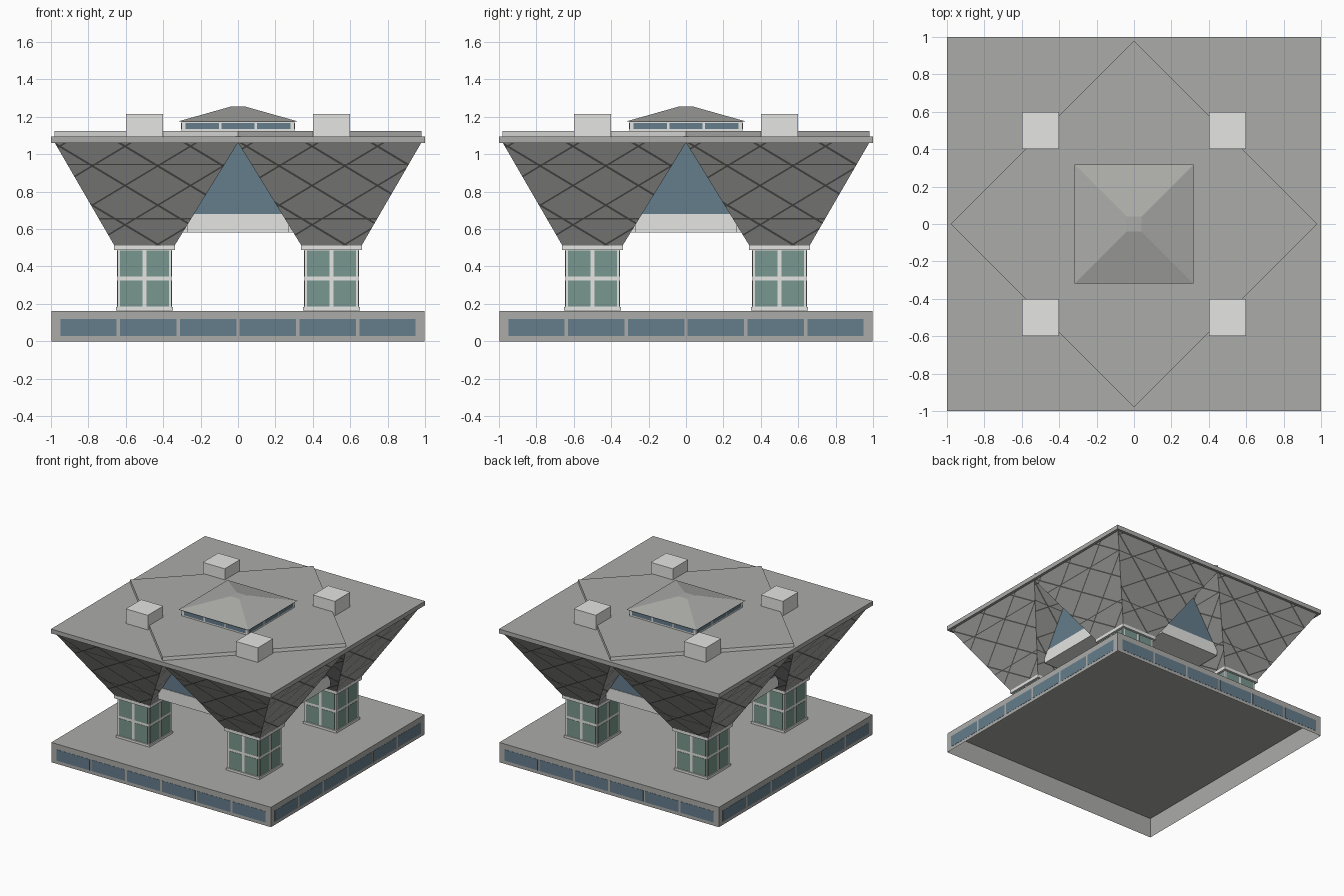
import bpy, bmesh
from math import pi
from mathutils import Matrix, Vector

old = bpy.data.objects.get("Cube")
if old:
    bpy.data.objects.remove(old, do_unlink=True)


def material(name, rgb):
    m = bpy.data.materials.new(name)
    m.use_nodes = True
    m.diffuse_color = (*rgb, 1)
    m.node_tree.nodes["Principled BSDF"].inputs["Base Color"].default_value = (*rgb, 1)
    return m


concrete = material("grey concrete", (0.41, 0.41, 0.395))
pale = material("pale concrete", (0.78, 0.78, 0.765))
cladding = material("grey cladding", (0.355, 0.355, 0.345))
seam = material("cladding seam", (0.10, 0.10, 0.097))
blue = material("blue glass", (0.13, 0.205, 0.26))
green = material("green glass", (0.19, 0.31, 0.272))

TURNS = [Matrix.Rotation(i * pi / 2, 4, "Z") for i in range(4)]


def finish(name, bm, *mats):
    mesh = bpy.data.meshes.new(name)
    bm.to_mesh(mesh)
    bm.free()
    for m in mats:
        mesh.materials.append(m)
    ob = bpy.data.objects.new(name, mesh)
    bpy.context.collection.objects.link(ob)
    return ob


def add_box(bm, x, y, z, turn=Matrix()):
    """Box from (low, high) ranges."""
    size = [r[1] - r[0] for r in (x, y, z)]
    mid = Vector([(r[0] + r[1]) / 2 for r in (x, y, z)])
    mat = turn @ Matrix.Translation(mid) @ Matrix.Diagonal((*size, 1))
    return bmesh.ops.create_cube(bm, size=1, matrix=mat)["verts"]


def square_block(name, half, z0, z1, mat, centres=((0, 0),)):
    bm = bmesh.new()
    for cx, cy in centres:
        add_box(bm, (cx - half, cx + half), (cy - half, cy + half), (z0, z1))
    return finish(name, bm, mat)


def window_band(name, half_width, face, z0, z1, count, gap, mat):
    """A row of thin panes lying on the outside of each of the four sides."""
    bm = bmesh.new()
    pitch = (2 * half_width + gap) / count
    for turn in TURNS:
        for i in range(count):
            x = -half_width + i * pitch
            add_box(bm, (x, x + pitch - gap), (-face - 0.002, -face - 0.0005), (z0, z1), turn)
    return finish(name, bm, mat)


CORNERS = [(sx * 0.5, sy * 0.5) for sx in (-1, 1) for sy in (-1, 1)]

# Base: open underneath, with a row of windows on each side
bm = bmesh.new()
add_box(bm, (-0.998, 0.998), (-0.998, 0.998), (0, 0.163))
bmesh.ops.delete(bm, geom=[f for f in bm.faces if f.calc_center_median().z < 0.01],
                 context="FACES_ONLY")
finish("base", bm, concrete)
window_band("base_windows", 0.95, 0.998, 0.027, 0.118, 6, 0.018, blue)

# Glazed towers
square_block("tower_plinths", 0.152, 0.165, 0.183, pale, CORNERS)
square_block("tower_frames", 0.144, 0.18, 0.50, pale, CORNERS)
square_block("tower_caps", 0.162, 0.488, 0.512, pale, CORNERS)
bm = bmesh.new()
for cx, cy in CORNERS:
    for turn in TURNS:
        place = Matrix.Translation((cx, cy, 0)) @ turn
        for x in ((-0.131, -0.011), (0.011, 0.131)):
            for z in ((0.186, 0.325), (0.346, 0.486)):
                add_box(bm, x, (-0.146, -0.143), z, place)
finish("tower_panes", bm, green)

# Flared pyramids carrying the roof, with seams cut into the cladding
Z0, Z1 = 0.51, 1.062
# slope, vertical spacing, height of the first seam, half width
FAMILIES = ((0.6, 0.21, 0.77, 0.006), (-0.6, 0.21, 0.685, 0.005), (0, 0.29, 0.655, 0.003))


def on_seam(along, z, slope, step, start, half):
    v = z - start + slope * along
    return abs(v - round(v / step) * step) < half


def add_clad_side(bm, a, b, c, d):
    side = bmesh.new()
    side.faces.new([side.verts.new(p) for p in (a, b, c, d)])
    across = (b - a).normalized()
    centre = (a + b) / 2
    for slope, step, start, half in FAMILIES:
        normal = across * slope + Vector((0, 0, 1))
        for k in range(-6, 7):
            for off in (-half, half):
                at = Vector((centre.x, centre.y, start + k * step + off))
                bmesh.ops.bisect_plane(side, geom=side.verts[:] + side.edges[:] + side.faces[:],
                                       plane_co=at, plane_no=normal, dist=1e-6)
    for f in side.faces:
        p = f.calc_center_median()
        along = (p - centre).dot(across)
        f.material_index = int(any(on_seam(along, p.z, *family) for family in FAMILIES))
    part = bpy.data.meshes.new("side")
    side.to_mesh(part)
    side.free()
    bm.from_mesh(part)
    bpy.data.meshes.remove(part)


def ring(low, high, z):
    return [Vector((x, y, z)) for x, y in ((low, low), (high, low), (high, high), (low, high))]


bm = bmesh.new()
bottom, top = ring(0.34, 0.66, Z0), ring(0.0, 0.98, Z1)
for i in range(4):
    j = (i + 1) % 4
    add_clad_side(bm, bottom[i], bottom[j], top[j], top[i])
pyramid = finish("flared_pyramid", bm, cladding, seam)
for i in range(1, 4):
    copy = bpy.data.objects.new("flared_pyramid_%d" % (i + 1), pyramid.data)
    copy.rotation_euler.z = i * pi / 2
    bpy.context.collection.objects.link(copy)

# Cross-shaped hanging floor between the pyramids
bm = bmesh.new()
add_box(bm, (-0.27, 0.27), (-0.652, 0.652), (0.582, 0.68))
for x in ((-0.652, -0.27), (0.27, 0.652)):
    add_box(bm, x, (-0.27, 0.27), (0.582, 0.68))
finish("hanging_floor", bm, pale)

# Triangular glazing above the floor
bm = bmesh.new()
for turn in TURNS:
    pts = [(-0.25, -0.648, 0.678), (0.25, -0.648, 0.678), (0, -0.648, 1.062)]
    bm.faces.new([bm.verts.new(turn @ Vector(p)) for p in pts])
finish("gable_glazing", bm, blue)

# Roof slab, raised diamond with pale sides, and roof boxes
square_block("roof_slab", 1.0, 1.06, 1.095, concrete)
bm = bmesh.new()
half = 0.98 / 2 ** 0.5
add_box(bm, (-half, half), (-half, half), (1.09, 1.124), Matrix.Rotation(pi / 4, 4, "Z"))
bm.normal_update()
for f in bm.faces:
    f.material_index = int(abs(f.normal.z) < 0.5)
finish("roof_diamond", bm, concrete, pale)
square_block("roof_boxes", 0.1, 1.09, 1.215, pale, CORNERS)

# Rooftop pavilion with a low hipped roof
square_block("pavilion_walls", 0.302, 1.12, 1.178, pale)
window_band("pavilion_windows", 0.28, 0.302, 1.135, 1.168, 3, 0.012, blue)
bm = bmesh.new()
for v in add_box(bm, (-0.318, 0.318), (-0.318, 0.318), (1.176, 1.254)):
    if v.co.z > 1.2:
        v.co.x *= 0.13
        v.co.y *= 0.13
finish("pavilion_roof", bm, concrete)
